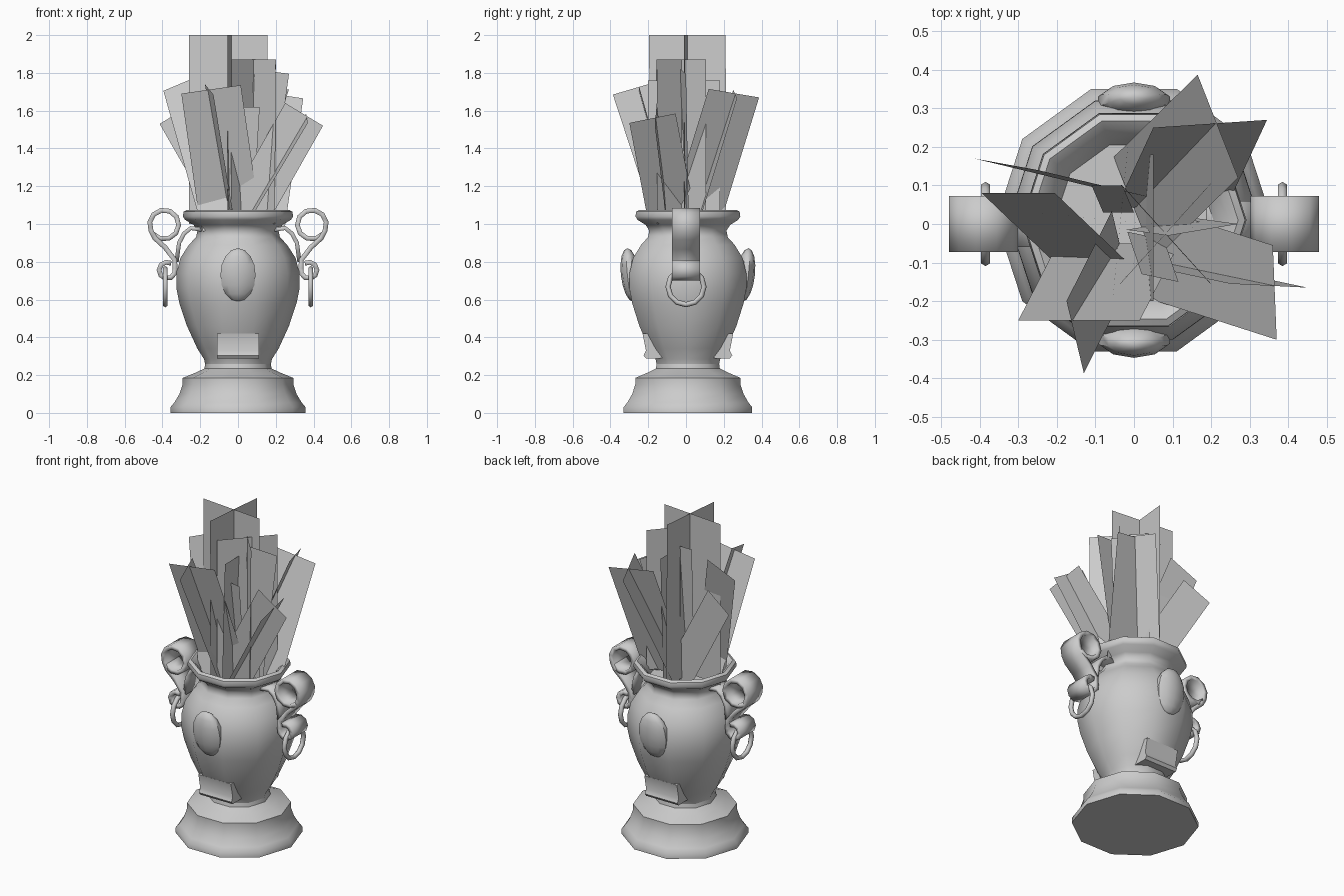
import bpy, bmesh, math
from mathutils import Vector

if "Cube" in bpy.data.objects:
    bpy.data.objects.remove(bpy.data.objects["Cube"])

CY = 0.01  # pot axis sits slightly behind the origin


def finish(name, bm, angle=50):
    bmesh.ops.recalc_face_normals(bm, faces=bm.faces)
    me = bpy.data.meshes.new(name)
    bm.to_mesh(me)
    bm.free()
    me.shade_smooth()
    me.set_sharp_from_angle(angle=math.radians(angle))
    ob = bpy.data.objects.new(name, me)
    bpy.context.collection.objects.link(ob)
    return ob


def lathe(name, profile, sides=10):
    bm = bmesh.new()
    rings = []
    for r, z in profile:
        rings.append([bm.verts.new((r * math.cos(i * math.tau / sides),
                                    CY + r * math.sin(i * math.tau / sides), z))
                      for i in range(sides)])
    for a, b in zip(rings, rings[1:]):
        for i in range(sides):
            j = (i + 1) % sides
            bm.faces.new((a[i], a[j], b[j], b[i]))
    bm.faces.new(rings[0])
    bm.faces.new(rings[-1])
    return finish(name, bm)


def mirror_x(ob):
    ob.modifiers.new("mirror", 'MIRROR').use_axis = (True, False, False)


def ribbon(name, path, half_width, thickness):
    bm = bmesh.new()
    rows = [[bm.verts.new((x, s * half_width, z)) for s in (-1, 1)] for x, z in path]
    for a, b in zip(rows, rows[1:]):
        bm.faces.new((a[0], a[1], b[1], b[0]))
    ob = finish(name, bm)
    sol = ob.modifiers.new("thickness", 'SOLIDIFY')
    sol.thickness = thickness
    sol.offset = 0
    mirror_x(ob)
    return ob


def arc(cx, cz, r, start, end, n):
    return [(cx + r * math.cos(math.radians(start + (end - start) * i / n)),
             cz + r * math.sin(math.radians(start + (end - start) * i / n)))
            for i in range(n + 1)]


# Stepped foot
lathe("foot", [(0.358, 0), (0.358, 0.03), (0.337, 0.055), (0.31, 0.10), (0.293, 0.15),
               (0.293, 0.185), (0.22, 0.215), (0.178, 0.235), (0.172, 0.27)])

# Pot body with flared rim, inner wall and soil
lathe("body", [(0.172, 0.25), (0.18, 0.285), (0.215, 0.34), (0.27, 0.46), (0.31, 0.58),
               (0.326, 0.66), (0.325, 0.74), (0.305, 0.82), (0.26, 0.89), (0.222, 0.93),
               (0.215, 0.965), (0.235, 0.995), (0.28, 1.022), (0.292, 1.04), (0.288, 1.065),
               (0.27, 1.075), (0.25, 1.06), (0.22, 1.02), (0.205, 0.98)])

for label, s in (("front", -1), ("back", 1)):
    # Oval medallion
    bm = bmesh.new()
    bmesh.ops.create_uvsphere(bm, u_segments=10, v_segments=8, radius=1)
    for v in bm.verts:
        v.co = Vector((v.co.x * 0.098, CY + s * (0.305 + 0.05 * v.co.y + 0.03 * v.co.z * 0.5),
                       0.73 + v.co.z * 0.142))
    finish(label + "_medallion", bm)
    # Raised lower panel
    bm = bmesh.new()
    prof = [(0.1, 0.29), (0.222, 0.288), (0.235, 0.305), (0.222, 0.33), (0.24, 0.42), (0.1, 0.42)]
    sides = [[bm.verts.new((x, CY + s * y, z)) for y, z in prof] for x in (-0.112, 0.112)]
    for i in range(6):
        j = (i + 1) % 6
        bm.faces.new((sides[0][i], sides[0][j], sides[1][j], sides[1][i]))
    for f in sides:
        bm.faces.new(f)
    finish(label + "_panel", bm)

# S-shaped scroll handles and their brackets
scroll = (arc(0.375, 0.755, 0.043, 480, 165, 8)
          + [(0.335, 0.81), (0.385, 0.875), (0.44, 0.925)]
          + arc(0.391, 0.997, 0.077, -25, 320, 10))
ribbon("scroll_handle", scroll, 0.073, 0.026)
ribbon("handle_bracket", [(0.19, 0.97), (0.25, 0.978), (0.285, 0.95), (0.312, 0.90),
                          (0.325, 0.80)], 0.06, 0.022)

# Hanging rings
bm = bmesh.new()
n, m = 12, 6
ring = [[bm.verts.new((0.385 + 0.014 * math.sin(b * math.tau / m),
                       (0.095 + 0.014 * math.cos(b * math.tau / m)) * math.cos(a * math.tau / n),
                       0.668 + (0.095 + 0.014 * math.cos(b * math.tau / m)) * math.sin(a * math.tau / n)))
         for b in range(m)] for a in range(n)]
for a in range(n):
    for b in range(m):
        c, d = (a + 1) % n, (b + 1) % m
        bm.faces.new((ring[a][b], ring[c][b], ring[c][d], ring[a][d]))
mirror_x(finish("hanging_ring", bm, 70))

# Flat foliage cards: two top corners and the middle of the bottom edge
cards = [
    ((-0.26, 0.03, 2.0), (0.155, -0.01, 2.0), (-0.052, 0.01, 1.0)),
    ((-0.055, -0.195, 2.0), (-0.015, 0.21, 2.0), (-0.035, 0.01, 1.0)),
    ((-0.035, -0.155, 1.87), (0.2, 0.105, 1.87), (0.08, -0.025, 1.0)),
    ((-0.03, 0.1, 1.87), (0.2, -0.155, 1.87), (0.08, -0.025, 1.0)),
    ((0.165, 0.387, 1.67), (0.27, 0.12, 1.715), (0.0, 0.04, 1.0)),
    ((0.345, 0.27, 1.665), (0.05, 0.25, 1.71), (0.1, 0.05, 1.0)),
    ((-0.415, 0.17, 1.53), (-0.25, 0.14, 1.63), (0.0, 0.075, 1.0)),
    ((-0.395, 0.08, 1.705), (-0.205, 0.08, 1.785), (-0.09, -0.12, 1.0)),
    ((-0.3, -0.25, 1.69), (0.015, -0.25, 1.735), (-0.04, -0.05, 1.0)),
    ((-0.13, -0.387, 1.685), (-0.175, -0.2, 1.74), (-0.035, -0.06, 1.0)),
    ((0.37, -0.3, 1.535), (0.36, -0.055, 1.585), (0.03, -0.07, 1.0)),
    ((0.45, -0.165, 1.52), (0.25, -0.155, 1.64), (0.02, -0.09, 1.0)),
    ((0.09, -0.03, 1.82), (0.27, 0.0, 1.795), (0.07, 0.0, 1.0)),
    ((0.05, 0.18, 1.76), (0.05, -0.2, 1.76), (0.03, -0.01, 1.0)),
    ((0.02, -0.13, 1.62), (0.115, -0.15, 1.62), (0.03, -0.03, 1.0)),
    ((-0.11, 0.1, 1.83), (-0.03, 0.1, 1.83), (-0.04, 0.03, 1.0)),
]
bm = bmesh.new()
for p, q, base in cards:
    p, q, base = Vector(p), Vector(q), Vector(base)
    half = (q - p) / 2
    bm.faces.new([bm.verts.new(c) for c in (p, q, base + half, base - half)])
finish("foliage_cards", bm)
